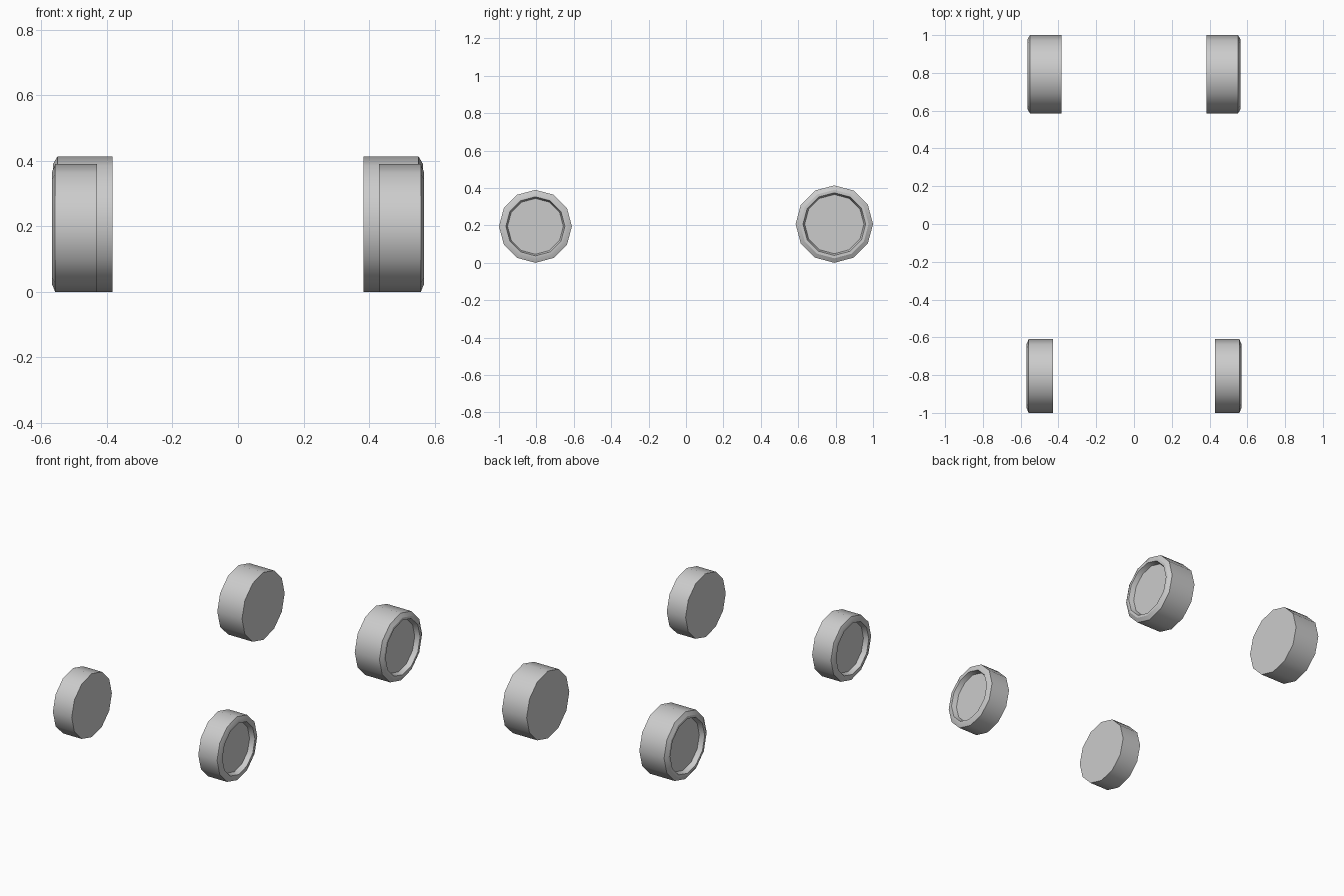
import bpy, bmesh, math

if "Cube" in bpy.data.objects:
    bpy.data.objects.remove(bpy.data.objects["Cube"])

SIDES = 12

def wheel(name, side, y, r, x_in, x_out, bevel):
    """Lathe a 12-sided wheel about the x axis, with a recessed outer hub."""
    # profile: inner face edge, tread, chamfered shoulder, rim ring, hub recess
    profile = [(x_in, r), (x_out - bevel, r), (x_out, r - 0.024),
               (x_out, r * 0.81), (x_out - 0.03, r * 0.765)]
    bm = bmesh.new()
    rings = []
    for x, rad in profile:
        rings.append([bm.verts.new((side * x,
                                    y + rad * math.sin(2 * math.pi * i / SIDES),
                                    r + rad * math.cos(2 * math.pi * i / SIDES)))
                      for i in range(SIDES)])
    for a, b in zip(rings, rings[1:]):
        for i in range(SIDES):
            j = (i + 1) % SIDES
            bm.faces.new((a[i], a[j], b[j], b[i]))
    bm.faces.new(rings[0])    # flat inner face
    bm.faces.new(rings[-1])   # hub disc
    bmesh.ops.recalc_face_normals(bm, faces=bm.faces)
    mesh = bpy.data.meshes.new(name)
    bm.to_mesh(mesh)
    bm.free()
    obj = bpy.data.objects.new(name, mesh)
    bpy.context.collection.objects.link(obj)
    # smooth tread, crisp rim edges
    bpy.ops.object.select_all(action='DESELECT')
    obj.select_set(True)
    bpy.context.view_layer.objects.active = obj
    bpy.ops.object.shade_smooth_by_angle(angle=math.radians(31))

for label, side in (("left", -1), ("right", 1)):
    wheel("front_wheel_" + label, side, -0.805, 0.195, 0.43, 0.568, 0.010)
    wheel("rear_wheel_" + label, side, 0.793, 0.207, 0.383, 0.565, 0.014)
